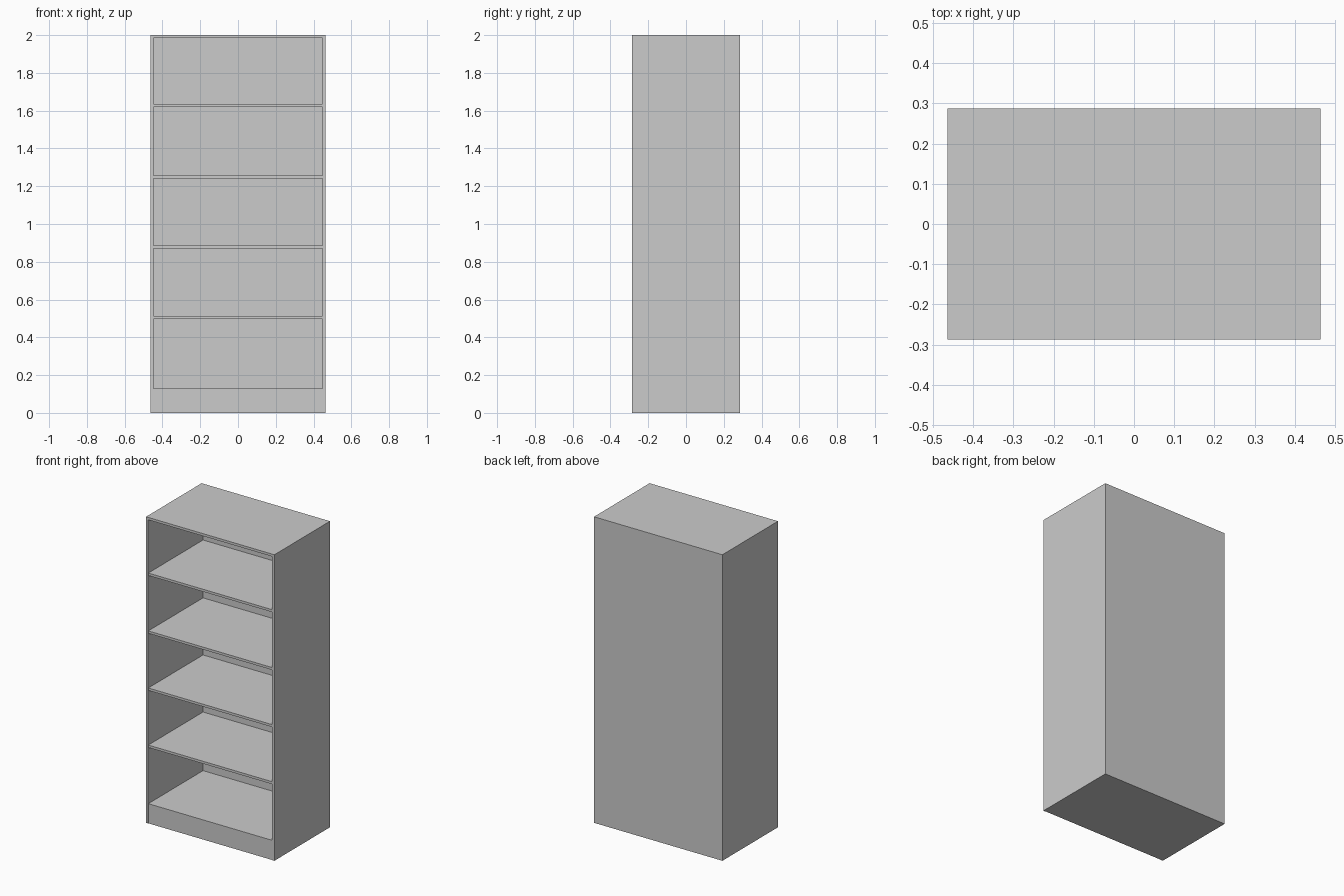
import bpy

if "Cube" in bpy.data.objects:
    bpy.data.objects.remove(bpy.data.objects["Cube"])

W, D, H = 0.928, 0.574, 2.0   # overall size
T = 0.016                     # board thickness
BACK = 0.008                  # back panel thickness
x, y = W / 2, D / 2


def box(name, lo, hi):
    """Add an axis-aligned board between two corners."""
    bpy.ops.mesh.primitive_cube_add(
        size=1, location=[(a + b) / 2 for a, b in zip(lo, hi)])
    ob = bpy.context.object
    ob.name = name
    ob.scale = [b - a for a, b in zip(lo, hi)]
    bpy.ops.object.transform_apply(location=False, rotation=False, scale=True)
    return ob


# Side panels
box("left_side", (-x, -y, 0), (-x + T, y, H))
box("right_side", (x - T, -y, 0), (x, y, H))

# Top board and back panel between the sides
box("top_board", (-x + T, -y, H - T), (x - T, y, H))
box("back_panel", (-x + T, y - BACK, 0), (x - T, y, H - T))

# Shelves, the lowest one resting on the plinth
for i, top in enumerate((0.129, 0.512, 0.885, 1.258, 1.636)):
    box(f"shelf_{i + 1}", (-x + T, -y + 0.001, top - T), (x - T, y - BACK, top))

# Closed plinth
box("plinth", (-x + T, -y + 0.002, 0), (x - T, y - BACK, 0.129 - T))
